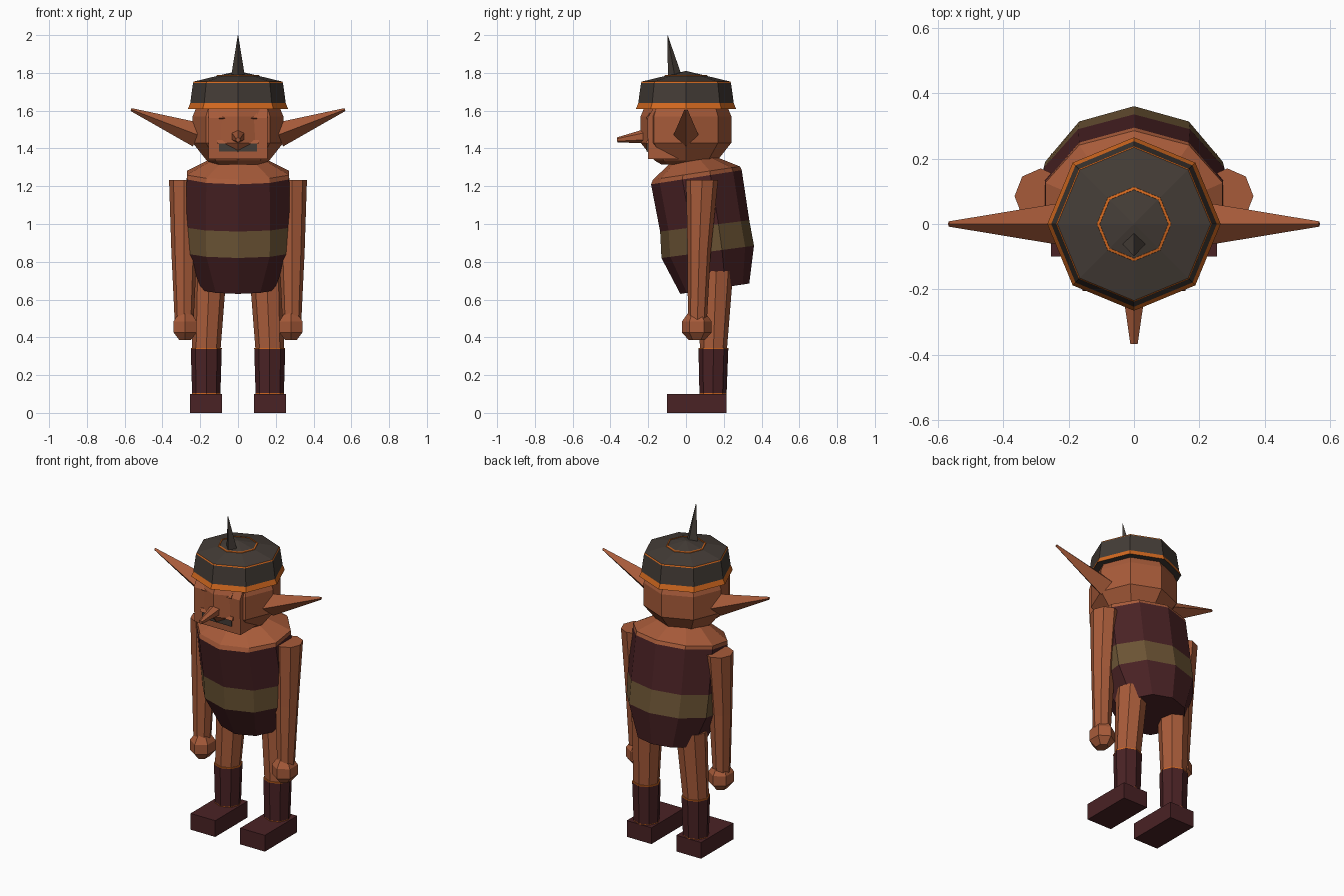
import bpy, bmesh, math
from mathutils import Vector

cube = bpy.data.objects.get("Cube")
if cube:
    bpy.data.objects.remove(cube, do_unlink=True)


def material(name, rgb):
    m = bpy.data.materials.new(name)
    m.use_nodes = True
    color = (*rgb, 1)
    m.diffuse_color = color
    m.node_tree.nodes["Principled BSDF"].inputs["Base Color"].default_value = color
    return m


skin = material("skin", (0.39, 0.105, 0.042))
maroon = material("maroon cloth", (0.068, 0.016, 0.018))
tan = material("tan belt", (0.145, 0.086, 0.034))
grey = material("dark grey metal", (0.057, 0.045, 0.037))
orange = material("orange trim", (0.65, 0.14, 0.014))


def finish(name, bm, mats):
    bmesh.ops.recalc_face_normals(bm, faces=bm.faces)
    mesh = bpy.data.meshes.new(name)
    bm.to_mesh(mesh)
    bm.free()
    for m in mats:
        mesh.materials.append(m)
    obj = bpy.data.objects.new(name, mesh)
    bpy.context.collection.objects.link(obj)
    return obj


def loft(name, rings, sides, mats, bands=None, turn=0.0):
    """Join rings of (centre x, y, z, radius x, radius y, slope along y)."""
    bm = bmesh.new()
    loops = []
    for cx, cy, cz, rx, ry, slope in rings:
        loop = []
        for i in range(sides):
            a = 2 * math.pi * i / sides + turn
            dy = -math.cos(a) * ry
            loop.append(bm.verts.new((cx + math.sin(a) * rx, cy + dy, cz + slope * dy)))
        loops.append(loop)
    bands = bands or [0] * (len(rings) - 1)
    for low, high, band in zip(loops, loops[1:], bands):
        for i in range(sides):
            j = (i + 1) % sides
            bm.faces.new((low[i], low[j], high[j], high[i])).material_index = band
    bm.faces.new(loops[0]).material_index = bands[0]
    bm.faces.new(loops[-1]).material_index = bands[-1]
    return finish(name, bm, mats)


def turned(name, profile, sides, mats, bands=None):
    return loft(name, [(0, 0, z, r, r, 0) for r, z in profile], sides, mats, bands)


def spike(name, base, tip, r1, r2, sides, mat):
    """Tapered rod between two points."""
    base, tip = Vector(base), Vector(tip)
    d = tip - base
    obj = loft(name, [(0, 0, 0, r1, r1, 0), (0, 0, d.length, r2, r2, 0)], sides, [mat])
    q = d.to_track_quat('Z', 'Y')
    for v in obj.data.vertices:
        v.co = base + q @ v.co
    return obj


def prism(name, profile, x1, x2, mat):
    """Side outline of (y, z) points drawn out along x."""
    bm = bmesh.new()
    face = bm.faces.new([bm.verts.new((x1, y, z)) for y, z in profile])
    made = bmesh.ops.extrude_face_region(bm, geom=[face])["geom"]
    bmesh.ops.translate(bm, vec=(x2 - x1, 0, 0),
                        verts=[v for v in made if isinstance(v, bmesh.types.BMVert)])
    return finish(name, bm, [mat])


def box_outline(y1, y2, z1, z2):
    return [(y1, z1), (y2, z1), (y2, z2), (y1, z2)]


# Torso: leaning rings given by front and back points plus half width
def leaning(front_y, front_z, back_y, back_z, width):
    ry = (back_y - front_y) / 2
    return ((0, (front_y + back_y) / 2, (front_z + back_z) / 2,
             width, ry, (back_z - front_z) / (2 * ry)))


loft("torso", [leaning(-0.03, 0.63, 0.335, 0.685, 0.20),
               leaning(-0.13, 0.82, 0.36, 0.885, 0.285),
               leaning(-0.137, 0.96, 0.335, 1.02, 0.29),
               leaning(-0.185, 1.21, 0.295, 1.285, 0.285)],
     10, [maroon, tan], [0, 1, 0])
loft("shoulders", [leaning(-0.185, 1.21, 0.295, 1.285, 0.285),
                   leaning(-0.175, 1.235, 0.285, 1.305, 0.285),
                   leaning(-0.09, 1.315, 0.16, 1.355, 0.16)], 10, [skin])

# Head and face block
turned("head", [(0.13, 1.315), (0.165, 1.335), (0.24, 1.43),
                (0.24, 1.57), (0.215, 1.63)], 8, [skin])
prism("face", [(0, 1.345), (-0.2, 1.345), (-0.205, 1.56), (-0.175, 1.61), (0, 1.61)],
      -0.157, 0.157, skin)
prism("brow", [(-0.19, 1.545), (-0.212, 1.56), (-0.19, 1.59)], -0.1, 0.1, skin)
prism("upper_lip", [(-0.19, 1.425), (-0.215, 1.425), (-0.205, 1.445), (-0.19, 1.45)],
      -0.11, 0.11, skin)
prism("mouth", box_outline(-0.208, -0.2, 1.385, 1.425), -0.1, 0.1, grey)
spike("nose", (0, -0.19, 1.468), (0, -0.365, 1.445), 0.042, 0.013, 6, skin)

# Helmet with orange trim, and its horn
turned("helmet", [(0.2, 1.612), (0.265, 1.61), (0.253, 1.64), (0.238, 1.747),
                  (0.234, 1.754), (0.002, 1.81)], 8, [grey, orange], [0, 1, 0, 1, 0])
turned("helmet_ring", [(0.104, 1.782), (0.105, 1.789), (0.113, 1.787), (0.114, 1.78)],
       8, [orange])
spike("helmet_horn", (0, -0.06, 1.785), (0, -0.098, 2.0), 0.036, 0.001, 4, grey)

# Paired parts
for side, s in (("left", 1), ("right", -1)):
    spike(side + "_ear", (s * 0.215, 0, 1.472), (s * 0.566, 0, 1.606), 0.066, 0.008, 4, skin)
    loft(side + "_arm", [(s * 0.285, 0.06, 0.48, 0.05, 0.05, 0),
                         (s * 0.285, 0.07, 0.86, 0.068, 0.062, 0),
                         (s * 0.285, 0.085, 1.232, 0.08, 0.085, 0)], 8, [skin])
    loft(side + "_hand", [(s * 0.28, 0.057, 0.385, 0.035, 0.042, 0),
                          (s * 0.28, 0.057, 0.425, 0.07, 0.078, 0),
                          (s * 0.28, 0.057, 0.485, 0.07, 0.078, 0),
                          (s * 0.28, 0.057, 0.53, 0.038, 0.045, 0)], 6, [skin])
    loft(side + "_leg", [(s * 0.168, 0.145, 0.34, 0.076, 0.072, 0),
                         (s * 0.15, 0.16, 0.75, 0.09, 0.09, 0)], 8, [skin])
    loft(side + "_boot", [(s * 0.168, 0.143, 0.095, 0.075, 0.072, 0),
                          (s * 0.168, 0.143, 0.104, 0.075, 0.072, 0),
                          (s * 0.168, 0.145, 0.338, 0.082, 0.079, 0),
                          (s * 0.168, 0.145, 0.344, 0.082, 0.079, 0)],
         8, [maroon, orange], [1, 0, 1])
    prism(side + "_foot", box_outline(-0.1, 0.215, 0, 0.1), s * 0.085, s * 0.253, maroon)
